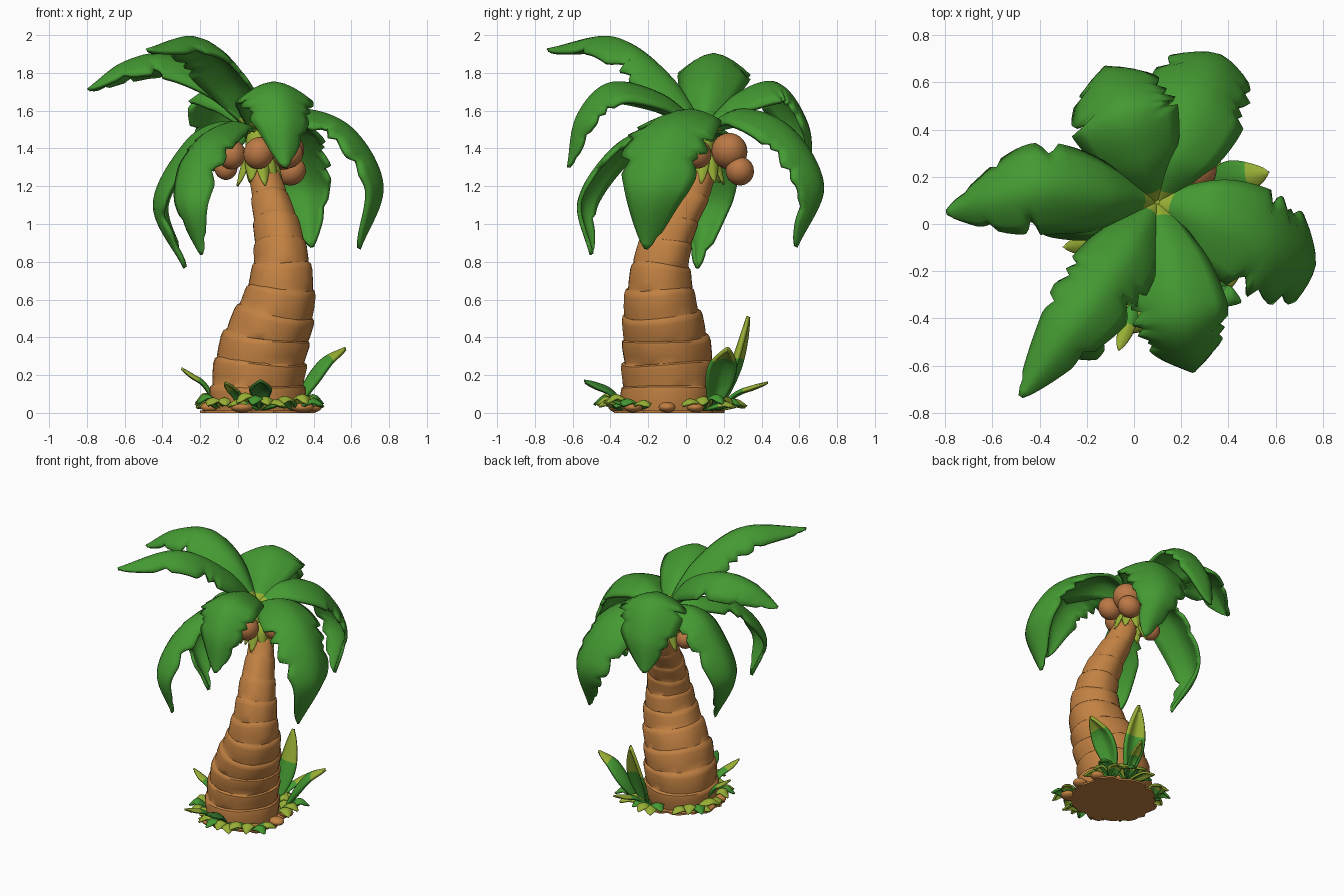
import bpy, bmesh, math, random
from mathutils import Vector

if "Cube" in bpy.data.objects:
    bpy.data.objects.remove(bpy.data.objects["Cube"])
random.seed(4)

def mat(name, c):
    m = bpy.data.materials.new(name)
    m.diffuse_color = (*c, 1)
    m.use_nodes = True
    m.node_tree.nodes["Principled BSDF"].inputs["Base Color"].default_value = m.diffuse_color
    return m

GREEN = mat("leaf_green", (0.058, 0.320, 0.032))
DARK = mat("dark_leaf_green", (0.040, 0.210, 0.028))
LIME = mat("yellow_green", (0.310, 0.430, 0.035))
BARK = mat("bark_brown", (0.540, 0.220, 0.055))
NUT = mat("coconut_brown", (0.500, 0.190, 0.060))

def spline(pts, t):
    """Catmull-Rom through tuples of any size, t in 0..1."""
    n = len(pts) - 1
    i = min(int(t * n), n - 1)
    f = t * n - i
    a, b = pts[i], pts[i + 1]
    p = pts[i - 1] if i > 0 else [2 * x - y for x, y in zip(a, b)]
    q = pts[i + 2] if i + 2 <= n else [2 * y - x for x, y in zip(a, b)]
    return [0.5 * (2 * b0 + (c - a0) * f + (2 * a0 - 5 * b0 + 4 * c - d) * f * f
                   + (3 * b0 - a0 - 3 * c + d) * f ** 3)
            for a0, b0, c, d in zip(p, a, b, q)]

def tangent(pts, t):
    a, b = spline(pts, max(0, t - .01)), spline(pts, min(1, t + .01))
    return (Vector(b[:3]) - Vector(a[:3])).normalized()

def finish(bm, name, mats, angle=40):
    bmesh.ops.recalc_face_normals(bm, faces=bm.faces)
    me = bpy.data.meshes.new(name)
    bm.to_mesh(me)
    bm.free()
    ob = bpy.data.objects.new(name, me)
    bpy.context.collection.objects.link(ob)
    for m in mats:
        me.materials.append(m)
    bpy.ops.object.select_all(action='DESELECT')
    ob.select_set(True)
    bpy.context.view_layer.objects.active = ob
    bpy.ops.object.shade_smooth_by_angle(angle=math.radians(angle))
    return ob

def leaf(name, pts, width, mats, rows=44, drop=0.45, thick=0.022, notch=0.25, base=0.0, tip=1.0, az=None):
    """Arched blade along a path; notched edges; base and tip rows use the second material."""
    bm = bmesh.new()
    p0 = Vector(pts[0])
    d = Vector(spline(pts, 0.7)) - p0
    if az is not None:
        d = Vector((math.cos(math.radians(az)), math.sin(math.radians(az)), 0))
    side = Vector((d.x, d.y, 0)).normalized().cross(Vector((0, 0, 1)))
    cuts = [[random.uniform(.4, .95) for _ in range(4)] for _ in range(2)]
    grid = []
    for r in range(rows + 1):
        t = r / rows
        p, T = Vector(spline(pts, t)), tangent(pts, t)
        n = side.cross(T).normalized()
        s = T.cross(n)
        w = width * (0.06 * (1 - t) + 0.02 + math.sin(math.pi * t ** 1.02) ** .8)
        row = []
        for k in range(-4, 5):
            u = k / 4
            e = w
            if abs(u) > .6 and notch:
                for c in cuts[k > 0]:      # torn slit that closes towards the tip
                    if 0 <= t - c < .07:
                        e *= 1 - notch * (1 - (t - c) / .07)
            v = p + s * (u * e) - n * (drop * e * abs(u) ** 1.6)
            v.z = max(v.z, 0.012)
            row.append(bm.verts.new(v))
        grid.append(row)
    for r in range(rows):
        for k in range(8):
            f = bm.faces.new((grid[r][k], grid[r][k + 1], grid[r + 1][k + 1], grid[r + 1][k]))
            f.material_index = 1 if r < rows * base or r >= rows * tip else 0
    ob = finish(bm, name, mats, 50)
    m = ob.modifiers.new("thickness", 'SOLIDIFY')
    m.thickness, m.offset = thick, 0
    return ob

def ball(name, loc, scale, m, rot=0):
    bpy.ops.mesh.primitive_uv_sphere_add(segments=24, ring_count=16, location=loc, rotation=(rot, rot, rot))
    ob = bpy.context.object
    ob.name, ob.scale = name, scale
    ob.data.materials.append(m)
    bpy.ops.object.shade_smooth()
    return ob

# trunk: bent stack of bulging bark rings (x, y, z, radius)
path = [(.10, -.10, 0, .25), (.105, -.09, .2, .243), (.15, -.11, .4, .225), (.215, -.135, .6, .188),
        (.232, -.13, .8, .148), (.205, -.065, 1.0, .120), (.153, .05, 1.2, .087), (.11, .09, 1.36, .06)]
bm = bmesh.new()
RINGS, SIDES = 11, 32
prof = [(0, .975), (.3, 1.0), (.75, 1.035), (.93, 1.025), (.99, .98)]
loops = []
for i in range(RINGS):
    ph = random.uniform(0, 6)
    for f, k in prof:
        t = ((i + f) / RINGS) ** .95
        x, y, z, r = spline(path, t)
        T = tangent(path, t)
        g = .6 * min(1, t * 3)
        T = Vector((T.x * g, T.y * g, T.z)).normalized()
        X = Vector((0, 1, 0)).cross(T).normalized()
        Y = T.cross(X)
        lp = []
        for j in range(SIDES):
            a = math.tau * j / SIDES
            rr = r * k * (1 + .015 * math.sin(3 * a + ph) + .01 * math.sin(7 * a + 2 * ph))
            v = Vector((x, y, z)) + X * rr * math.cos(a) + Y * rr * math.sin(a)
            v += T * (.008 * math.sin(2 * a + ph) * min(1, t * 6))
            v.z = max(v.z, 0.005)
            lp.append(bm.verts.new(v))
        loops.append(lp)
for a, b in zip(loops, loops[1:]):
    for j in range(SIDES):
        bm.faces.new((a[j], a[(j + 1) % SIDES], b[(j + 1) % SIDES], b[j]))
bm.faces.new(loops[0])
bm.faces.new(loops[-1])
finish(bm, "trunk", [BARK], 45)

# soil disc with a ragged rim
bm = bmesh.new()
rim = []
for j in range(48):
    a = math.tau * j / 48
    r = .28 + random.uniform(-.02, .02)
    rim.append(bm.verts.new((.11 + r * 1.06 * math.cos(a), -.09 + r * math.sin(a), 0)))
f = bm.faces.new(rim)
ex = bmesh.ops.extrude_face_region(bm, geom=[f])
for v in ex["geom"]:
    if isinstance(v, bmesh.types.BMVert):
        v.co.z = .012
finish(bm, "soil_disc", [BARK])

# eight big fronds: width, edge droop, heading (None = along the path), path
B = (.09, .09, 1.5)
fronds = {
    "left": (.18, .62, None, [(-.1, .12, 1.75), (-.37, .15, 1.89), (-.6, .11, 1.85), (-.79, .05, 1.71)]),
    "back_left": (.22, .45, None, [(.03, .27, 1.68), (-.05, .48, 1.74), (-.10, .63, 1.53), (-.12, .66, 1.28)]),
    "low_left": (.165, .45, None, [(-.1, .09, 1.53), (-.28, .11, 1.42), (-.44, .10, 1.10), (-.28, .06, .77)]),
    "back_right": (.21, .45, None, [(.17, .3, 1.60), (.28, .55, 1.50), (.36, .71, 1.2), (.39, .58, .88)]),
    "low_front_left": (.125, .45, None, [(-.04, -.07, 1.53), (-.18, -.35, 1.42), (-.26, -.55, 1.13), (-.19, -.50, .84)]),
    "right": (.215, .40, -8, [(.33, .02, 1.60), (.60, -.10, 1.50), (.76, -.17, 1.20), (.64, -.21, .87)]),
    "high_front_left": (.165, .6, None, [(-.02, -.1, 1.78), (-.22, -.38, 1.98), (-.48, -.73, 1.92)]),
    "front": (.19, .5, None, [(.14, -.13, 1.68), (.20, -.40, 1.74), (.24, -.57, 1.57), (.25, -.62, 1.30)]),
}
for n, (w, dr, az, pts) in fronds.items():
    leaf("frond_" + n, [B] + pts, w, [GREEN, LIME], drop=dr, az=az, base=.05)

# crown bud and drooping husk leaves under the fronds
ball("crown_bud", (.10, .09, 1.42), (.06, .06, .10), LIME)
for i in range(9):
    a = math.tau * i / 9
    c, s = math.cos(a), math.sin(a)
    L = random.uniform(.85, 1.1)
    leaf("husk_leaf", [(.105 + .03 * c, .09 + .03 * s, 1.40), (.115 + .085 * c, .085 + .085 * s, 1.34),
                       (.12 + .12 * L * c, .08 + .12 * L * s, 1.32 - .11 * L)],
         .035, [LIME, LIME], 10, thick=.012, notch=0)

# coconuts
for x, y, z, r in [(-.035, .02, 1.37, .075), (.11, -.05, 1.375, .08), (.25, .23, 1.385, .095),
                   (-.065, .10, 1.30, .062), (.28, .285, 1.28, .075), (.265, .06, 1.37, .075)]:
    ball("coconut", (x, y, z), (r, r, r * 1.08), NUT, x * 3)

# stones at the foot
for x, y, r in [(.39, -.10, .045), (.34, -.28, .05), (.36, .05, .045), (.02, -.36, .05), (-.15, -.18, .04)]:
    ball("stone", (x, y, .03), (r * 1.2, r, .028), BARK)

def ground_leaf(x, y, ang, length, height, tip, width, m, m2=None):
    """Curled blade: rises to height, ends at tip height."""
    c, s = math.cos(math.radians(ang)), math.sin(math.radians(ang))
    at = lambda k, z: (x + c * length * k, y + s * length * k, z)
    leaf("ground_leaf", [at(0, .015), at(.35, height * .75), at(.7, height), at(1, tip)],
         width, [m, m2 or m], 14, thick=.014, notch=0, tip=.5)

# ground tufts: (centre x, centre y, facing angle, leaf count)
for x, y, ang, num in [(-.08, -.20, 205, 5), (-.08, .04, 150, 5), (.12, -.32, 270, 6),
                       (.30, -.27, 315, 4), (.29, .10, 30, 5), (.18, .15, 80, 6)]:
    for i in range(num):
        a = ang + (i / (num - 1) - .5) * 140
        h = random.uniform(.05, .10)
        ground_leaf(x, y, a, random.uniform(.14, .19), h, h * .5, .042,
                    (GREEN, LIME, DARK)[i % 3], (LIME, LIME, GREEN)[i % 3])

# longer curled blades
ground_leaf(.12, -.31, 270, .23, .155, .17, .055, DARK)
ground_leaf(.02, -.30, 250, .25, .14, .16, .03, GREEN, LIME)
ground_leaf(-.10, -.08, 185, .20, .20, .235, .032, GREEN, LIME)
ground_leaf(.20, .17, 70, .28, .14, .16, .03, GREEN, LIME)

# two tall blades at the back right
leaf("tall_leaf_right", [(.30, .14, .02), (.36, .17, .16), (.45, .19, .28), (.57, .22, .34)], .075,
     [GREEN, LIME], 20, notch=0, tip=.72)
leaf("tall_leaf_back", [(.20, .17, .02), (.21, .22, .18), (.22, .27, .33), (.23, .33, .51)], .07,
     [GREEN, LIME], 20, notch=0, tip=.6)
